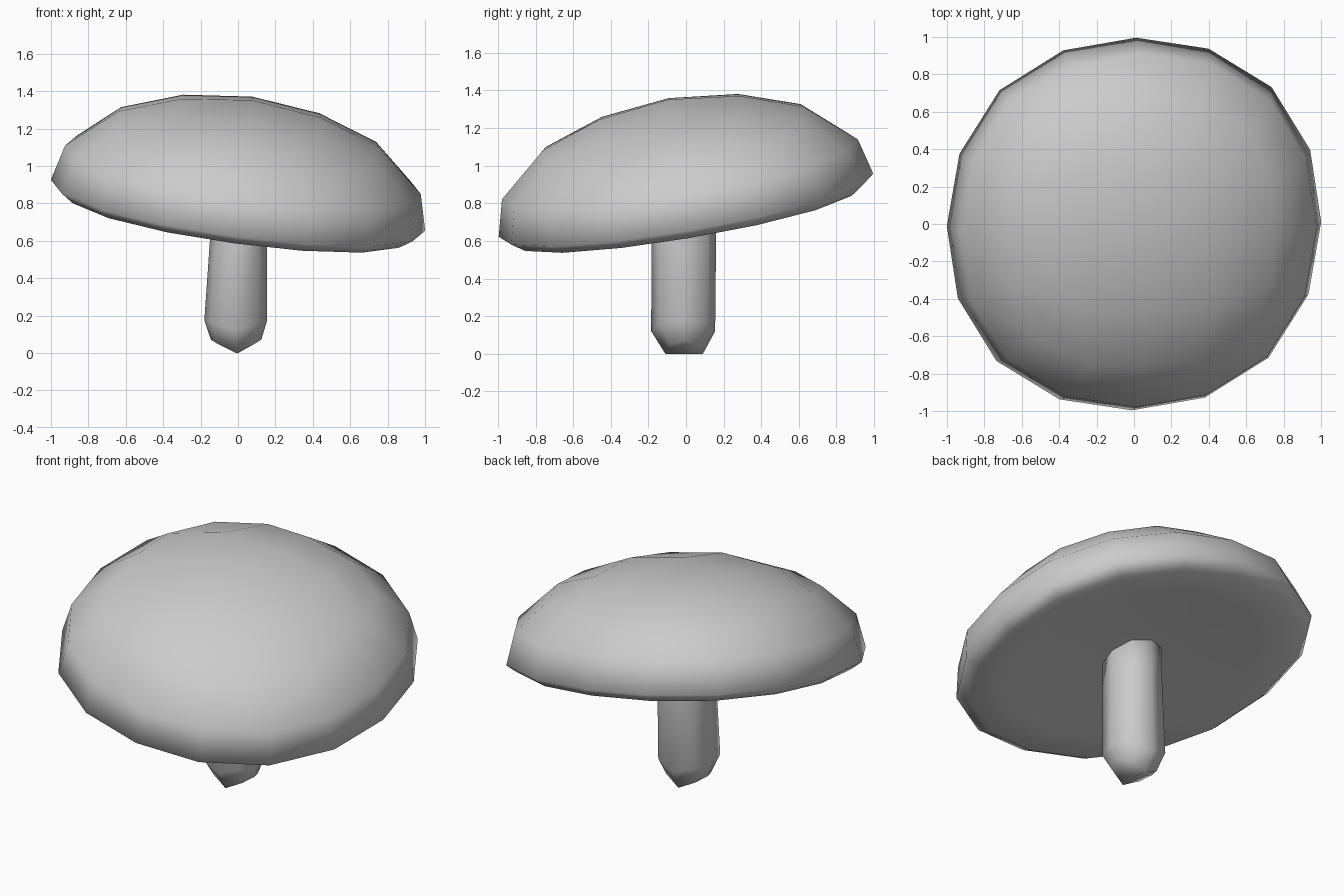
import bpy, bmesh
from math import cos, sin, sqrt, tau
from mathutils import Vector

if "Cube" in bpy.data.objects:
    bpy.data.objects.remove(bpy.data.objects["Cube"])


def add_ring(bm, points):
    return [bm.verts.new(p) for p in points]


def bridge(bm, low, high):
    n = len(low)
    for i in range(n):
        j = (i + 1) % n
        bm.faces.new((low[i], low[j], high[j], high[i]))


def fan(bm, ring, tip):
    v = bm.verts.new(tip)
    for i in range(len(ring)):
        bm.faces.new((ring[i], ring[(i + 1) % len(ring)], v))


def finish(bm, name):
    bmesh.ops.recalc_face_normals(bm, faces=bm.faces)
    for f in bm.faces:
        f.smooth = True
    mesh = bpy.data.meshes.new(name)
    bm.to_mesh(mesh)
    bm.free()
    obj = bpy.data.objects.new(name, mesh)
    bpy.context.collection.objects.link(obj)
    return obj


# Cap: 16 sides, slightly squared, rings from the shallow underside to the shoulder
bm = bmesh.new()
profile = [(0.40, 0.0), (0.72, -0.03), (0.93, -0.049), (1.0, 0.0), (0.95, 0.195)]


def cap_ring(r, h):
    pts = []
    for i in range(16):
        a = tau * i / 16
        s = r * (1.024 - 0.014 * cos(4 * a))
        pts.append((s * cos(a), s * sin(a), h))
    return pts


def dome(r, a):
    return (r * cos(a), r * sin(a), 0.57 * sqrt(1 - (r / 1.03) ** 2))


rings = [add_ring(bm, cap_ring(r, h)) for r, h in profile]
rings.append(add_ring(bm, [dome(0.745 - 0.045 * cos(4 * tau * i / 16), tau * i / 16)
                           for i in range(16)]))
for low, high in zip(rings, rings[1:]):
    bridge(bm, low, high)
fan(bm, rings[0], (0, 0, 0.02))

# Cap top: 4 x 4 quad grid inside the last ring
outer = rings[-1]
inner = add_ring(bm, [dome(0.52 if i % 2 else 0.375, tau * i / 8) for i in range(8)])
centre = bm.verts.new((0, 0, 0.575))
for q in range(4):
    b = [outer[(4 * q + k) % 16] for k in range(5)]
    e0, c, e1 = (inner[(2 * q + k) % 8] for k in range(3))
    for quad in ((b[0], b[1], c, e0), (b[1], b[2], b[3], c),
                 (b[3], b[4], e1, c), (e0, c, e1, centre)):
        bm.faces.new(quad)
cap = finish(bm, "mushroom_cap")
tilt = Vector((0, 0, 1)).rotation_difference(Vector((0.138, -0.17, 1)))
cap.rotation_mode = 'QUATERNION'
cap.rotation_quaternion = tilt
cap.location = (0, 0, 0.79)


# Stem: eight sides, lower rings folded into a ridge along y
def stem_ring(cx, cy, rx, ry, z, fold, square=1.06):
    pts = []
    for i in range(8):
        a, s = tau * i / 8, square if i % 2 else 1
        pts.append((cx + s * rx * cos(a), cy + s * ry * sin(a), z + fold * abs(cos(a))))
    return pts


bm = bmesh.new()
rings = [add_ring(bm, stem_ring(*args)) for args in (
    (-0.01, -0.01, 0.135, 0.10, 0.0, 0.072),
    (-0.012, -0.015, 0.168, 0.17, 0.12, 0.055),
    (0.003, -0.012, 0.152, 0.172, 0.62, 0.0),
    (0.003, -0.012, 0.15, 0.17, 0.88, 0.0))]
for low, high in zip(rings, rings[1:]):
    bridge(bm, low, high)
fan(bm, rings[0], (0, -0.01, 0.0))
fan(bm, rings[-1], (0, 0, 0.88))
finish(bm, "mushroom_stem")
